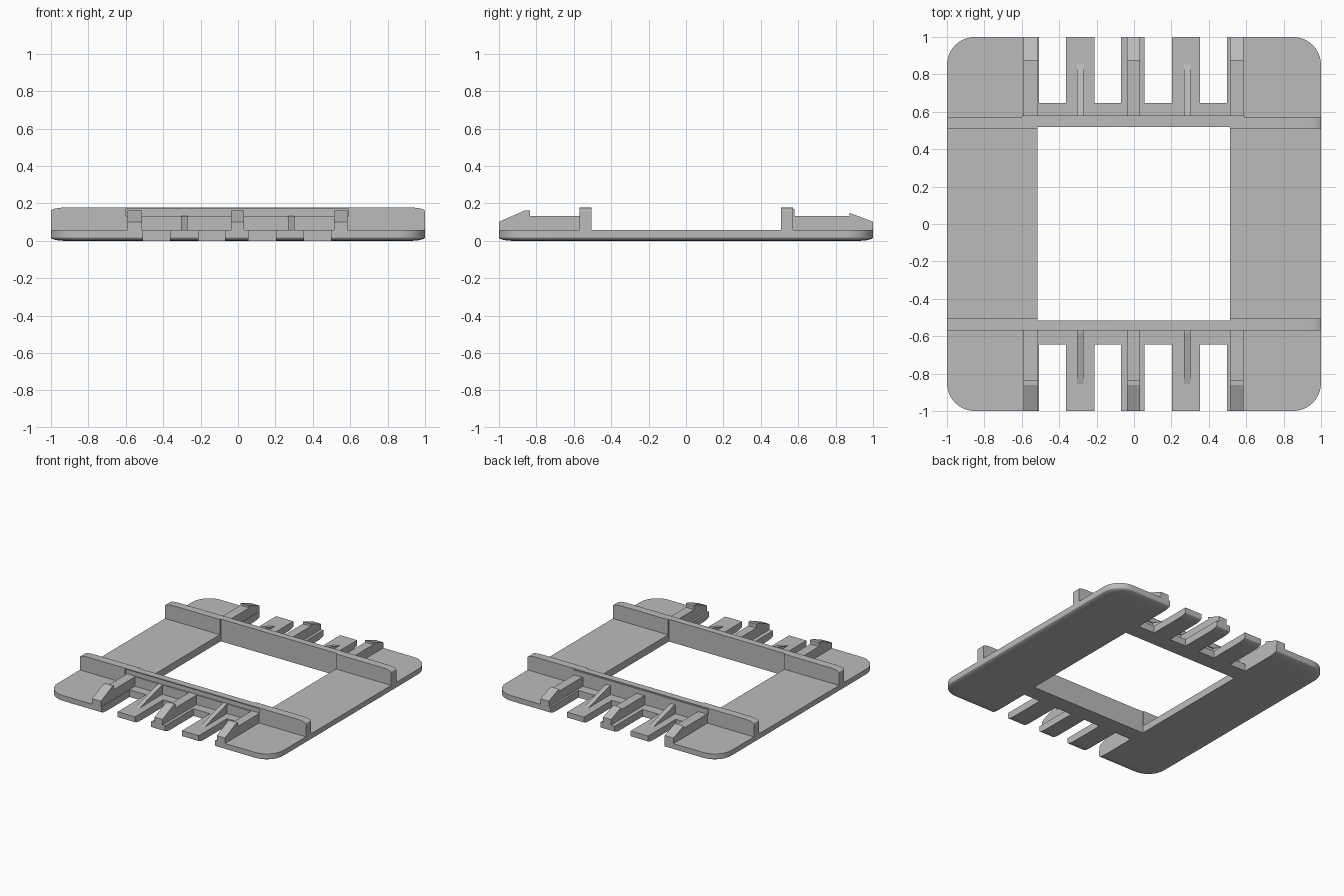
import bpy, bmesh, math

cube = bpy.data.objects.get("Cube")
if cube:
    bpy.data.objects.remove(cube, do_unlink=True)

grey = bpy.data.materials.new("plain grey")
grey.use_nodes = True
colour = (0.5, 0.5, 0.5, 1)
grey.diffuse_color = colour
grey.node_tree.nodes["Principled BSDF"].inputs["Base Color"].default_value = colour


def finish(name, bm):
    bmesh.ops.recalc_face_normals(bm, faces=bm.faces)
    mesh = bpy.data.meshes.new(name)
    bm.to_mesh(mesh)
    bm.free()
    mesh.materials.append(grey)
    obj = bpy.data.objects.new(name, mesh)
    bpy.context.collection.objects.link(obj)
    return obj


def loft(bm, rings):
    """Skin a stack of matching rings and cap both ends."""
    rings = [[bm.verts.new(p) for p in ring] for ring in rings]
    n = len(rings[0])
    for a, b in zip(rings, rings[1:]):
        for i in range(n):
            j = (i + 1) % n
            bm.faces.new((a[i], a[j], b[j], b[i]))
    bm.faces.new(rings[0][::-1])
    bm.faces.new(rings[-1])


def box(bm, x0, x1, y0, y1, z0, z1):
    loft(bm, [[(x0, y0, z), (x1, y0, z), (x1, y1, z), (x0, y1, z)] for z in (z0, z1)])


def rib(name, x0, x1, profile):
    """Extrude a y-z profile along x."""
    bm = bmesh.new()
    loft(bm, [[(x, y, z) for y, z in profile] for x in (x0, x1)])
    return finish(name, bm)


def cut(obj, boxes):
    bm = bmesh.new()
    for b in boxes:
        box(bm, *b)
    cutter = finish("cutter", bm)
    cutter.hide_render = True
    mod = obj.modifiers.new("cut", "BOOLEAN")
    mod.operation, mod.solver, mod.object = "DIFFERENCE", "EXACT", cutter
    deps = bpy.context.evaluated_depsgraph_get()
    mesh = bpy.data.meshes.new_from_object(obj.evaluated_get(deps))
    obj.modifiers.clear()
    obj.data = mesh
    bpy.data.objects.remove(cutter, do_unlink=True)


def smooth(obj):
    bpy.ops.object.select_all(action="DESELECT")
    obj.select_set(True)
    bpy.context.view_layer.objects.active = obj
    bpy.ops.object.shade_smooth_by_angle(angle=math.radians(25))


def rounded_square(inset, z, radius=0.15, steps=10):
    ring = []
    c = 1 - radius
    for corner, (sx, sy) in enumerate(((1, 1), (-1, 1), (-1, -1), (1, -1))):
        for i in range(steps + 1):
            a = math.radians(90 * (corner + i / steps))
            r = radius - inset
            ring.append((sx * c + r * math.cos(a), sy * c + r * math.sin(a), z))
    return ring


# Edge rounding shared by the plate and the wall ends: (inset, height)
FILLET = [(0.08 * (1 - math.cos(t)), 0.018 * (1 - math.sin(t)))
          for t in (math.radians(15 * k) for k in range(6, -1, -1))]
HOLE = (-0.515, 0.512, -0.515, 0.518, -1, 1)
SLOTS = ((-0.508, -0.364), (-0.211, -0.07), (0.056, 0.203), (0.353, 0.498))

# Base plate with window and finger slots
bm = bmesh.new()
loft(bm, [rounded_square(i, z) for i, z in FILLET] + [rounded_square(0, 0.057)])
plate = finish("base_plate", bm)
cut(plate, [HOLE]
    + [(a, b, -2, -0.643, -1, 1) for a, b in SLOTS]
    + [(a, b, 0.648, 2, -1, 1) for a, b in SLOTS])
smooth(plate)

# Cross walls with rounded upper ends
half = [(1 - i, 0.178 - z) for i, z in FILLET]
outline = half + [(1, 0.05), (-1, 0.05)] + [(-x, z) for x, z in half[::-1]]
for name, y0, y1 in (("front_wall", -0.57, -0.505), ("back_wall", 0.507, 0.571)):
    bm = bmesh.new()
    loft(bm, [[(x, y, z) for x, z in outline] for y in (y0, y1)])
    wall = finish(name, bm)
    cutters = [HOLE]
    if name == "front_wall":
        cutters.append((-0.6, 0.59, -0.7, -0.56, 0.132, 0.17))
    cut(wall, cutters)
    smooth(wall)

# Thin lip on the back wall
bm = bmesh.new()
box(bm, -0.6, 0.59, 0.565, 0.579, 0.132, 0.17)
finish("back_lip", bm)

# Snap hooks and tapered ribs on both sides
HOOKS = {"right": (-0.59, -0.512), "middle": (-0.037, 0.033), "left": (0.513, 0.585)}
RIBS = {"right": (-0.306, -0.27), "left": (0.266, 0.303)}
front_hook = [(-0.56, 0.05), (-0.56, 0.132), (-0.835, 0.132), (-0.835, 0.163),
              (-0.86, 0.163), (-1, 0.102), (-1, 0.05)]
back_hook = [(0.56, 0.05), (0.56, 0.132), (0.873, 0.132), (0.873, 0.15),
             (1, 0.102), (1, 0.05)]
for side, hook, s in (("front", front_hook, -1), ("back", back_hook, 1)):
    for place, (x0, x1) in HOOKS.items():
        rib(f"{side}_{place}_hook", x0, x1, hook)
    taper = [(s * 0.56, 0.05), (s * 0.56, 0.132), (s * 0.58, 0.132),
             (s * 0.855, 0.057), (s * 0.855, 0.05)]
    for place, (x0, x1) in RIBS.items():
        rib(f"{side}_{place}_rib", x0, x1, taper)
